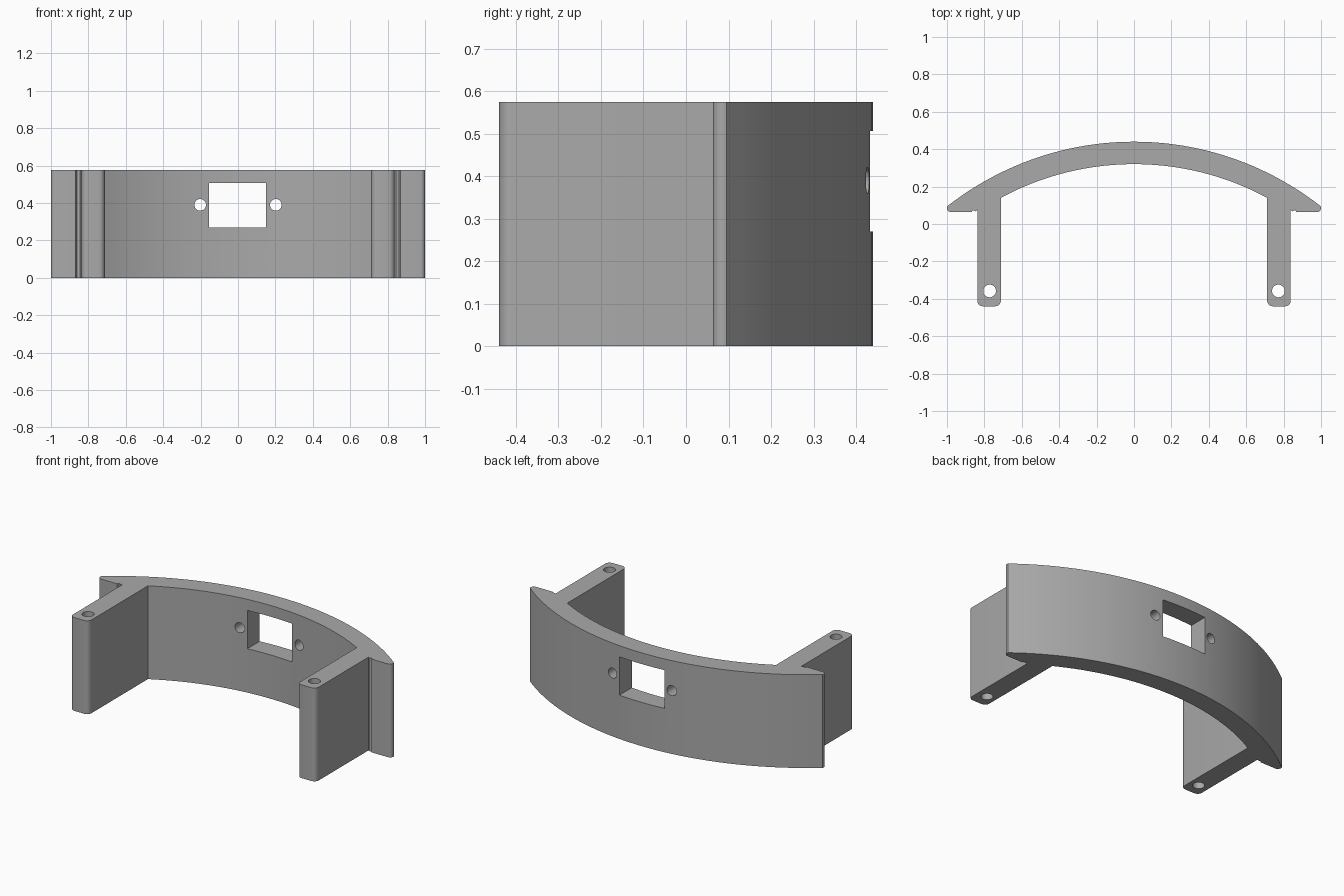
import bpy, bmesh
from math import sin, cos, pi, asin, radians

if "Cube" in bpy.data.objects:
    bpy.data.objects.remove(bpy.data.objects["Cube"], do_unlink=True)

HEIGHT = 0.575
CENTRE_Y = -1.176
R_OUT, R_IN = 1.616, 1.496
LEG_IN, LEG_OUT, LEG_END = 0.712, 0.838, -0.44

grey = bpy.data.materials.new("plain grey")
grey.use_nodes = True
colour = (0.4, 0.4, 0.4, 1)
grey.diffuse_color = colour
grey.node_tree.nodes["Principled BSDF"].inputs["Base Color"].default_value = colour


def arc(cx, cy, r, a0, a1, n):
    """Points on a circle from angle a0 to a1, in radians."""
    return [(cx + r * cos(a0 + (a1 - a0) * i / n),
             cy + r * sin(a0 + (a1 - a0) * i / n)) for i in range(n + 1)]


def extrude_profile(name, points, height):
    bm = bmesh.new()
    face = bm.faces.new([bm.verts.new((x, y, 0)) for x, y in points])
    top = bmesh.ops.extrude_face_region(bm, geom=[face])["geom"]
    bmesh.ops.translate(bm, vec=(0, 0, height),
                        verts=[v for v in top if isinstance(v, bmesh.types.BMVert)])
    bmesh.ops.recalc_face_normals(bm, faces=bm.faces)
    mesh = bpy.data.meshes.new(name)
    bm.to_mesh(mesh)
    bm.free()
    obj = bpy.data.objects.new(name, mesh)
    bpy.context.collection.objects.link(obj)
    mesh.materials.append(grey)
    return obj


def cut(target, cutter):
    """Subtract the cutter and discard it."""
    cutter.hide_render = True
    mod = target.modifiers.new("cut", "BOOLEAN")
    mod.operation = "DIFFERENCE"
    mod.solver = "EXACT"
    mod.object = cutter
    bpy.context.view_layer.objects.active = target
    bpy.ops.object.modifier_apply(modifier=mod.name)
    bpy.data.objects.remove(cutter, do_unlink=True)


def drill(target, location, radius, along_y=False):
    bpy.ops.mesh.primitive_cylinder_add(
        vertices=32, radius=radius, depth=2, location=location,
        rotation=(pi / 2 if along_y else 0, 0, 0))
    cut(target, bpy.context.object)


# Half outline, from the middle of the outer arc round to the inner arc
half = arc(0, CENTRE_Y, R_OUT, pi / 2, pi / 2 - asin(0.985 / R_OUT), 24)
half += arc(0.977, 0.086, 0.023, radians(25), -pi / 2, 6)        # rounded tip
half += arc(0.868, 0.033, 0.03, pi / 2, pi / 2, 1)[:1]           # tip underside
half += arc(LEG_OUT + 0.024, 0.05, 0.024, pi / 2, pi, 1)[:1]
half += [(LEG_OUT + 0.008, 0.068), (LEG_OUT, 0.076)]             # notch at the leg
half += arc(LEG_OUT - 0.03, LEG_END + 0.03, 0.03, 0, -pi / 2, 6)
half += arc(LEG_IN + 0.03, LEG_END + 0.03, 0.03, -pi / 2, -pi, 6)
half += arc(0, CENTRE_Y, R_IN, pi / 2 - asin(LEG_IN / R_IN), pi / 2, 18)
mirrored = [(-x, y) for x, y in reversed(half[1:-1])]
bracket = extrude_profile("curved_bracket", half + mirrored, HEIGHT)

# Rectangular window through the middle of the curve
bpy.ops.mesh.primitive_cube_add(size=1, location=(-0.002, 0.4, 0.388))
bpy.context.object.scale = (0.306, 0.6, 0.236)
bpy.context.view_layer.update()
cut(bracket, bpy.context.object)

# Screw holes beside the window and pin holes down the legs
for side in (-1, 1):
    drill(bracket, (side * 0.202, 1, 0.39), 0.031, along_y=True)
    drill(bracket, (side * 0.772, -0.358, 0.3), 0.034)

# Smooth curves with crisp edges
bpy.ops.object.select_all(action="DESELECT")
bracket.select_set(True)
bpy.context.view_layer.objects.active = bracket
bpy.ops.object.shade_smooth_by_angle(angle=radians(30))
